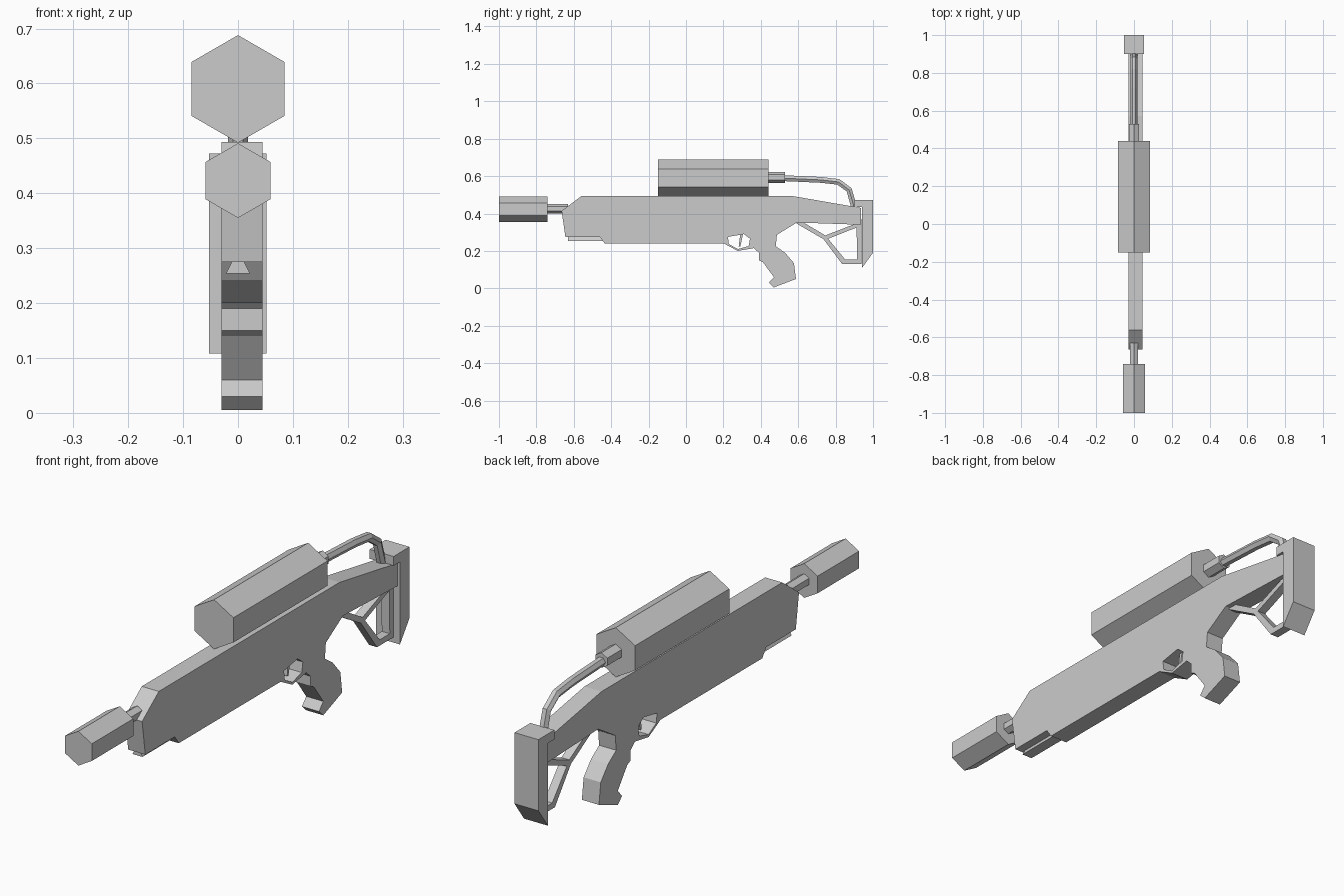
import bpy, bmesh
from math import radians
from mathutils import Matrix

if "Cube" in bpy.data.objects:
    bpy.data.objects.remove(bpy.data.objects["Cube"])

# local x -> world y, local y -> world z, local z -> world x
SIDE = Matrix(((0, 0, 1), (1, 0, 0), (0, 1, 0)))


def mesh_from_curve(name, cu, rotate=None):
    tmp = bpy.data.objects.new("tmp", cu)
    bpy.context.collection.objects.link(tmp)
    dg = bpy.context.evaluated_depsgraph_get()
    me = bpy.data.meshes.new_from_object(tmp.evaluated_get(dg))
    bpy.data.objects.remove(tmp)
    if rotate:
        me.transform(rotate)
    bm = bmesh.new()
    bm.from_mesh(me)
    bmesh.ops.remove_doubles(bm, verts=bm.verts, dist=1e-5)
    bmesh.ops.recalc_face_normals(bm, faces=bm.faces)
    for f in bm.faces:
        f.smooth = False
    bm.to_mesh(me)
    bm.free()
    ob = bpy.data.objects.new(name, me)
    bpy.context.collection.objects.link(ob)
    return ob


def plate(name, x0, x1, *loops):
    """Extrude side-view (y, z) outlines along x; extra loops become holes."""
    cu = bpy.data.curves.new(name, 'CURVE')
    cu.dimensions = '2D'
    cu.fill_mode = 'BOTH'
    cu.extrude = (x1 - x0) / 2
    for pts in loops:
        sp = cu.splines.new('POLY')
        sp.points.add(len(pts) - 1)
        for p, (y, z) in zip(sp.points, pts):
            p.co = (y, z, 0, 1)
        sp.use_cyclic_u = True
    move = Matrix.Translation(((x0 + x1) / 2, 0, 0))
    return mesh_from_curve(name, cu, move @ SIDE.to_4x4())


def hex_tube(name, y0, y1, z, r):
    """Hexagonal prism along y with a corner pointing up."""
    bpy.ops.mesh.primitive_cylinder_add(
        vertices=6, radius=r, depth=y1 - y0,
        location=(0, (y0 + y1) / 2, z), rotation=(radians(90), 0, 0))
    bpy.context.object.name = name


# receiver, trigger guard and grip in one silhouette
body = [(-.665, .414), (-.56, .493), (.572, .493), (.936, .43), (.936, .34),
        (.593, .352), (.486, .286), (.48, .225), (.53, .19), (.577, .135),
        (.588, .05), (.47, .005), (.443, .03), (.47, .06), (.411, .14),
        (.39, .15), (.39, .19), (.363, .215), (.277, .2), (.202, .24),
        (-.435, .24), (-.46, .275), (-.645, .275)]
guard_hole = [(.224, .275), (.31, .29), (.342, .265), (.335, .226),
              (.277, .21), (.229, .237)]
plate("body", -.03, .045, body, guard_hole)
plate("trigger", -.003, .018, [(.29, .292), (.305, .292), (.291, .225), (.282, .225)])

# skeleton brace below the stock
plate("stock_brace", -.01, .025,
      [(.58, .37), (.59, .347), (.735, .263), (.835, .13), (.937, .13), (.937, .37)],
      [(.625, .354), (.745, .283), (.90, .343), (.90, .354)],
      [(.76, .265), (.912, .325), (.915, .153), (.852, .153)])

# butt plate with its forward lip
plate("butt_plate", -.053, .052,
      [(.9, .472), (1, .472), (1, .19), (.94, .108), (.94, .435), (.9, .435)])

# dovetail rail under the front
rail = plate("under_rail", -.022, .022,
             [(-.63, .278), (-.445, .278), (-.445, .254), (-.63, .254)])
for v in rail.data.vertices:
    if v.co.z > .27:
        v.co.x *= .45

# hexagonal barrel, muzzle, tank and fitting
hex_tube("barrel", -.75, -.63, .426, .025)
hex_tube("muzzle", -1, -.74, .423, .068)
hex_tube("top_tank", -.15, .44, .59, .098)
hex_tube("hose_fitting", .43, .53, .593, .03)

# bent hose from tank to stock
cu = bpy.data.curves.new("hose", 'CURVE')
cu.dimensions = '3D'
cu.bevel_depth = .018
cu.bevel_resolution = 1
cu.use_fill_caps = True
path = [(.52, .589), (.72, .58), (.815, .569), (.872, .527), (.9, .43)]
sp = cu.splines.new('POLY')
sp.points.add(len(path) - 1)
for p, (y, z) in zip(sp.points, path):
    p.co = (0, y, z, 1)
mesh_from_curve("hose", cu)
